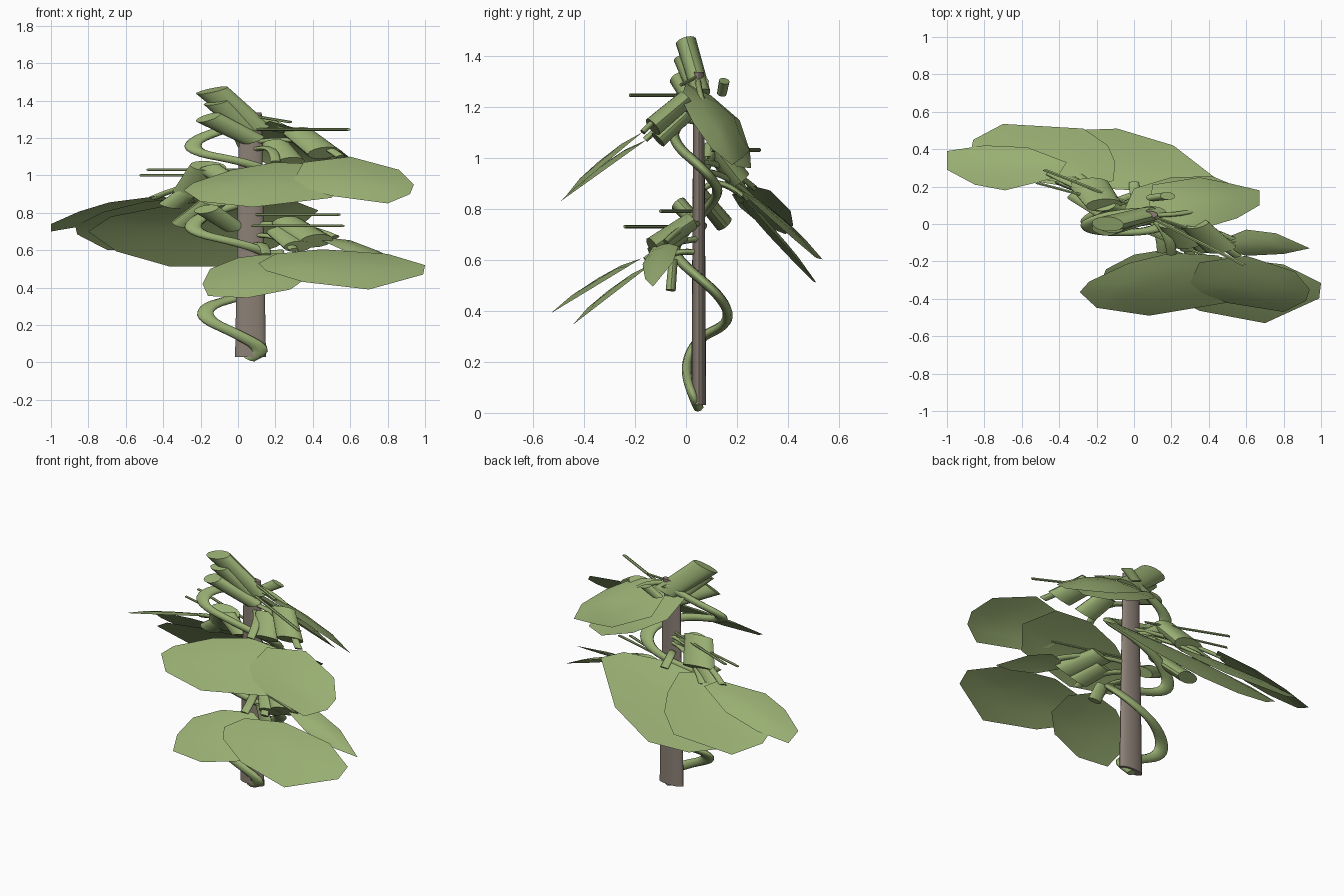
import bpy, bmesh, math
from mathutils import Vector

SX = 2.3  # the whole plant is widened along x


def material(name, rgb):
    m = bpy.data.materials.new(name)
    m.diffuse_color = (*rgb, 1)
    return m


GREEN = material("leaf green", (0.315, 0.425, 0.17))
BROWN = material("pole brown", (0.26, 0.215, 0.18))


def finish(name, bm, mat, angle=40):
    me = bpy.data.meshes.new(name)
    bm.to_mesh(me)
    bm.free()
    me.materials.append(mat)
    ob = bpy.data.objects.new(name, me)
    bpy.context.collection.objects.link(ob)
    bpy.ops.object.select_all(action='DESELECT')
    ob.select_set(True)
    bpy.context.view_layer.objects.active = ob
    bpy.ops.object.shade_smooth_by_angle(angle=math.radians(angle))
    return ob


def rod(name, a, b, r1, r2=None, mat=GREEN, sides=14, sx=SX):
    """Capped cylinder between two points, widened along x."""
    r2 = r1 if r2 is None else r2
    a, b = (Vector((p[0] / sx, p[1], p[2])) for p in (a, b))
    d = b - a
    bm = bmesh.new()
    bmesh.ops.create_cone(bm, cap_ends=True, segments=sides, radius1=r1,
                          radius2=r2, depth=d.length)
    rot = d.to_track_quat('Z', 'Y')
    for v in bm.verts:
        v.co = rot @ v.co + (a + b) / 2
        v.co.x *= sx
    return finish(name, bm, mat)


def tube(name, pts, r):
    """Smooth stem through control points, widened along x."""
    cu = bpy.data.curves.new(name, 'CURVE')
    cu.dimensions = '3D'
    cu.bevel_depth, cu.bevel_resolution, cu.resolution_u = r, 2, 4
    cu.use_fill_caps = True
    sp = cu.splines.new('NURBS')
    sp.points.add(len(pts) - 1)
    for p, q in zip(sp.points, pts):
        p.co = (q[0] / SX, q[1], q[2], 1)
    sp.use_endpoint_u, sp.order_u = True, 3
    cu.materials.append(GREEN)
    ob = bpy.data.objects.new(name, cu)
    ob.scale.x = SX
    bpy.context.collection.objects.link(ob)


def leaf(name, outline, bulge=0.02):
    """Thin cupped blade from an outline, raised towards the middle."""
    pts = [Vector(p) for p in outline]
    c = sum(pts, Vector()) / len(pts)
    n = Vector()
    for p, q in zip(pts, pts[1:] + pts[:1]):
        n += (p - c).cross(q - c)
    n.normalize()
    if n.z < 0:
        n = -n
    bm = bmesh.new()
    rings = [[bm.verts.new(c + (p - c) * s + n * h) for p in pts]
             for s, h in ((1, 0), (0.55, bulge * 0.8))]
    mid = bm.verts.new(c + n * bulge)
    k = len(pts)
    for i in range(k):
        j = (i + 1) % k
        bm.faces.new((rings[0][i], rings[0][j], rings[1][j], rings[1][i]))
        bm.faces.new((rings[1][i], rings[1][j], mid))
    bmesh.ops.recalc_face_normals(bm, faces=bm.faces)
    bm.faces.ensure_lookup_table()
    if bm.faces[0].normal.dot(n) < 0:
        bmesh.ops.reverse_faces(bm, faces=bm.faces)
    return finish(name, bm, GREEN, 60)


# Support pole
rod("pole", (0.067, 0.05, 0.03), (0.067, 0.05, 1.335), 0.029, 0.021, BROWN, 20, 2.85)

# Climbing stem winding round the pole
tube("climbing_stem", [
    (0.06, 0.05, 0.02), (0.16, 0.03, 0.06), (0.0, 0.0, 0.15), (-0.18, 0.01, 0.23),
    (-0.17, 0.06, 0.3), (-0.03, 0.15, 0.34), (0.12, 0.17, 0.39), (0.22, 0.13, 0.46),
    (0.23, 0.05, 0.53), (0.15, -0.02, 0.59), (0, -0.05, 0.64), (-0.23, -0.02, 0.69),
    (-0.25, 0.03, 0.75), (-0.1, 0.1, 0.82), (0.1, 0.13, 0.87), (0.22, 0.1, 0.92),
    (0.23, 0.04, 0.98), (0.15, -0.02, 1.03), (0, -0.05, 1.08), (-0.23, -0.04, 1.12),
    (-0.25, 0.01, 1.18), (-0.1, 0.06, 1.24), (0.1, 0.07, 1.3)], 0.02)


# Leaves facing the front: outline (x, z), tilted as y = y0 + k * (z - z0)
def front_leaf(name, pts, y0, z0, k):
    leaf(name, [(x, y0 + k * (z - z0), z) for x, z in pts], 0.022)


front_leaf("lower_front_leaf_left", [
    (-0.19, 0.42), (-0.15, 0.5), (0, 0.56), (0.2, 0.585), (0.34, 0.54),
    (0.38, 0.46), (0.28, 0.39), (0.05, 0.345), (-0.16, 0.355)], -0.45, 0.34, 1.3)
front_leaf("lower_front_leaf_right", [
    (0.11, 0.53), (0.2, 0.58), (0.45, 0.605), (0.8, 0.58), (1, 0.52),
    (0.99, 0.47), (0.7, 0.39), (0.35, 0.43), (0.15, 0.49)], -0.53, 0.39, 1.65)
front_leaf("upper_front_leaf_left", [
    (-0.29, 0.92), (-0.24, 0.96), (-0.03, 1.03), (0.2, 1.07), (0.45, 1.06),
    (0.6, 0.97), (0.5, 0.88), (0.08, 0.83), (-0.2, 0.86)], -0.49, 0.83, 1.4)
front_leaf("upper_front_leaf_right", [
    (0.3, 0.98), (0.35, 1.07), (0.6, 1.1), (0.86, 1.03), (0.94, 0.95),
    (0.92, 0.9), (0.8, 0.85), (0.5, 0.89), (0.34, 0.94)], -0.47, 0.85, 1.2)


# Leaves facing up and away: outline (x, y), tilted plane for z
def top_leaf(name, pts, z0, kx, ky, bulge=0.02):
    leaf(name, [(x, y, z0 + kx * x + ky * y) for x, y in pts], bulge)


top_leaf("back_leaf_left", [
    (-1, 0.39), (-0.8, 0.42), (-0.57, 0.41), (-0.36, 0.33), (-0.41, 0.25),
    (-0.69, 0.18), (-0.85, 0.21), (-1, 0.29)], 1.086, 0.23, -0.4)
top_leaf("back_leaf_middle", [
    (-0.87, 0.4), (-0.86, 0.45), (-0.7, 0.535), (-0.27, 0.51), (-0.14, 0.42),
    (-0.1, 0.33), (-0.11, 0.23), (-0.25, 0.2), (-0.5, 0.24), (-0.72, 0.31)],
    1.055, -0.04, -0.9)
top_leaf("back_leaf_right", [
    (-0.8, 0.32), (-0.65, 0.42), (-0.37, 0.5), (-0.09, 0.51), (0.21, 0.42),
    (0.43, 0.25), (0.3, 0.2), (0.0, 0.18), (-0.35, 0.2), (-0.68, 0.25)],
    1.075, 0.03, -1.1)
top_leaf("top_back_leaf", [
    (0.08, 0.1), (0.1, 0.21), (0.35, 0.25), (0.5, 0.22), (0.67, 0.18),
    (0.67, 0.1), (0.55, 0.03), (0.38, -0.02), (0.17, 0)], 1.35, -0.35, -0.8, 0.04)
top_leaf("top_back_leaf_under", [
    (-0.05, 0.08), (0, 0.19), (0.2, 0.25), (0.42, 0.255), (0.55, 0.2),
    (0.52, 0.08), (0.25, 0)], 1.31, -0.32, -0.85, 0.03)
top_leaf("lower_side_leaf", [
    (0.45, -0.13), (0.5, -0.07), (0.6, -0.03), (0.76, -0.05), (0.94, -0.13),
    (0.8, -0.16), (0.6, -0.17)], 0.86, -0.32, 0.5)

# Pods and flower tubes, from their stalk end to their open end
PODS = [
    (0.1, 0.06, 1.25, -0.14, 0.0, 1.455, 0.041),
    (0.08, 0.04, 1.19, -0.16, -0.03, 1.31, 0.036),
    (0.06, 0.05, 1.22, -0.12, -0.02, 1.39, 0.03),
    (0.32, 0.0, 1.23, 0.46, -0.13, 1.12, 0.04),
    (0.2, 0.0, 1.17, 0.28, -0.11, 1.07, 0.035),
    (0.1, 0.14, 1.25, 0.18, 0.15, 1.3, 0.021),
    (-0.02, 0.06, 0.95, -0.16, 0.1, 1.04, 0.032),
    (-0.16, 0.1, 1.05, -0.24, 0.21, 0.91, 0.048),
    (-0.2, 0.16, 0.96, -0.36, 0.23, 0.84, 0.03),
    (-0.02, 0.06, 0.72, -0.17, -0.03, 0.82, 0.032),
    (-0.13, 0.05, 0.86, -0.28, 0.15, 0.74, 0.036),
    (0.26, 0.02, 0.75, 0.42, -0.13, 0.65, 0.041),
    (0.22, -0.01, 0.7, 0.32, -0.13, 0.62, 0.034),
    (0.2, -0.05, 0.6, 0.25, -0.06, 0.48, 0.02),
]
for i, p in enumerate(PODS):
    rod(f"pod_{i + 1}", p[:3], p[3:6], p[6] * 0.9, p[6])

# Thin level tendrils
TENDRILS = [
    (0.1, 0.03, 1.245, 0.59, -0.22, 1.245), (0.1, 0.02, 0.79, 0.54, -0.1, 0.79),
    (0.08, -0.05, 0.73, 0.56, -0.24, 0.73), (0.0, 0.1, 1.03, -0.48, 0.29, 1.03),
    (0.0, 0.08, 1.0, -0.52, 0.22, 1.0), (0.07, 0.05, 1.32, 0.28, -0.02, 1.285),
]
for i, t in enumerate(TENDRILS):
    rod(f"tendril_{i + 1}", t[:3], t[3:], 0.007, sides=6)

# Leaf stalks joining the leaves and pods to the stem
STALKS = [
    [(0.1, 0.05, 0.68), (0.25, -0.05, 0.68), (0.3, -0.16, 0.6)],
    [(0.1, 0.03, 0.63), (0.15, -0.06, 0.64), (0.15, -0.15, 0.575)],
    [(0.1, 0.05, 0.74), (0.35, 0.0, 0.75), (0.52, -0.08, 0.67)],
    [(0.1, 0.04, 1.14), (0.2, -0.06, 1.17), (0.2, -0.16, 1.07)],
    [(0.1, 0.05, 1.18), (0.4, -0.06, 1.22), (0.55, -0.17, 1.1)],
    [(0.05, 0.06, 0.98), (-0.2, 0.14, 0.99), (-0.45, 0.27, 0.88)],
    [(0.05, 0.06, 0.94), (-0.15, 0.14, 0.96), (-0.3, 0.26, 0.84)],
    [(0.05, 0.07, 0.88), (0.0, 0.13, 0.93), (0.0, 0.22, 0.85)],
    [(0.05, 0.05, 1.3), (0.2, 0.04, 1.31), (0.32, 0.07, 1.2)],
]
for i, s in enumerate(STALKS):
    tube(f"leaf_stalk_{i + 1}", s, 0.012)
